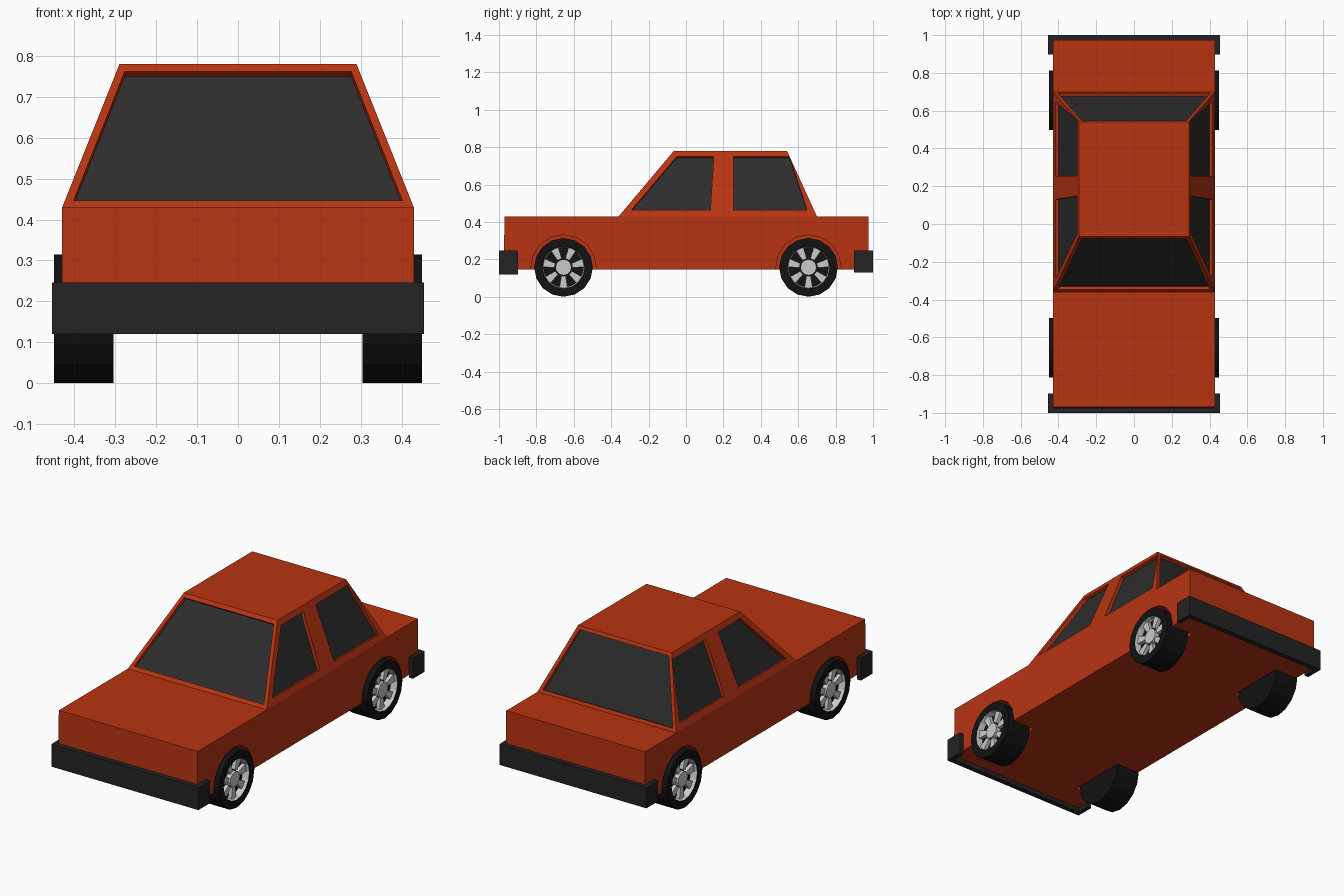
import bpy, bmesh
from math import sin, cos, pi
from mathutils import Vector

if "Cube" in bpy.data.objects:
    bpy.data.objects.remove(bpy.data.objects["Cube"])


def material(name, r, g, b):
    m = bpy.data.materials.new(name)
    m.diffuse_color = (r, g, b, 1)
    m.use_nodes = True
    m.node_tree.nodes["Principled BSDF"].inputs["Base Color"].default_value = m.diffuse_color
    return m


RED = material("red paint", 0.48, 0.034, 0.006)
GLASS = material("dark glass", 0.026, 0.026, 0.026)
TRIM = material("black trim", 0.017, 0.017, 0.017)
RUBBER = material("rubber", 0.006, 0.006, 0.006)


def build(name, verts, faces, mat=None):
    me = bpy.data.meshes.new(name)
    me.from_pydata([tuple(v) for v in verts], [], faces)
    bm = bmesh.new()
    bm.from_mesh(me)
    bmesh.ops.recalc_face_normals(bm, faces=bm.faces)
    bm.to_mesh(me)
    bm.free()
    if mat:
        me.materials.append(mat)
    ob = bpy.data.objects.new(name, me)
    bpy.context.collection.objects.link(ob)
    return ob


def prism(a, b):
    """Vertices and faces of a solid between two matching outlines."""
    n = len(a)
    faces = [tuple(range(n)), tuple(range(n, 2 * n))]
    faces += [(i, (i + 1) % n, n + (i + 1) % n, n + i) for i in range(n)]
    return list(a) + list(b), faces


def circle(x, y, z, r, n):
    return [Vector((x, y + r * cos(2 * pi * i / n - pi / 2),
                    z + r * sin(2 * pi * i / n - pi / 2))) for i in range(n)]


def merge(parts):
    verts, faces = [], []
    for v, f in parts:
        k = len(verts)
        verts += v
        faces += [tuple(i + k for i in face) for face in f]
    return verts, faces


# Body shell: side outline as (half width, y, z), bridged left to right
W, R = 0.43, 0.29
LOW, BELT, TOP = 0.145, 0.43, 0.78
outline = [(W, -0.975, LOW), (W, -0.97, BELT), (W, -0.36, BELT), (R, -0.065, TOP),
           (R, 0.54, TOP), (W, 0.70, BELT), (W, 0.975, BELT), (W, 0.975, LOW)]
n = len(outline)
verts = [(s * x, y, z) for s in (1, -1) for x, y, z in outline]
faces = [(i, (i + 1) % n, n + (i + 1) % n, n + i) for i in range(n)]
for k in (0, n):
    faces += [(k, k + 1, k + 2, k + 5, k + 6, k + 7), (k + 2, k + 3, k + 4, k + 5)]
body = build("car_body", verts, faces, RED)


# Window outlines lying on the sloped cabin faces
def side_x(z):
    return W + (R - W) * (z - BELT) / (TOP - BELT)


def end_window(y_low, y_top):
    def at(x, z):
        return Vector((x, y_low + (y_top - y_low) * (z - BELT) / (TOP - BELT), z))
    return [at(-0.402, 0.447), at(0.402, 0.447), at(0.277, 0.762), at(-0.277, 0.762)]


windows = {"windshield": end_window(-0.36, -0.065), "rear_window": end_window(0.70, 0.54)}
side_shapes = {
    "front_side_window": [(-0.292, 0.463), (0.13, 0.463), (0.148, 0.75), (-0.05, 0.75)],
    "rear_side_window": [(0.255, 0.463), (0.648, 0.463), (0.553, 0.75), (0.255, 0.75)]}
for name, pts in side_shapes.items():
    for s, label in ((1, "right"), (-1, "left")):
        windows[f"{label}_{name}"] = [Vector((s * side_x(z), y, z)) for y, z in pts]

# Glass panes, set back in recesses
cutters = []
for name, pts in windows.items():
    nor = (pts[1] - pts[0]).cross(pts[3] - pts[0]).normalized()
    if nor.z < 0:
        nor = -nor
    cutters.append(prism([p - 0.02 * nor for p in pts], [p + 0.03 * nor for p in pts]))
    build(name, [p - 0.019 * nor for p in pts], [(0, 1, 2, 3)], GLASS)

# Wheel arches
WY, WZ, WR = 0.655, 0.157, 0.157
for s in (1, -1):
    for y in (-WY, WY):
        cutters.append(prism(circle(s * 0.29, y, WZ, 0.174, 16),
                             circle(s * 0.50, y, WZ, 0.174, 16)))

cutter = build("body_cutter", *merge(cutters))
cutter.hide_render = True
mod = body.modifiers.new("openings", 'BOOLEAN')
mod.operation, mod.solver, mod.object = 'DIFFERENCE', 'EXACT', cutter
bpy.context.view_layer.objects.active = body
bpy.ops.object.modifier_apply(modifier=mod.name)
bpy.data.objects.remove(cutter)

# Bumpers wrapping round the corners
for name, s, z0 in (("front_bumper", -1, 0.12), ("rear_bumper", 1, 0.13)):
    u = [(-0.455, 0.897), (-0.455, 1), (0.455, 1), (0.455, 0.897),
         (0.43, 0.897), (0.43, 0.972), (-0.43, 0.972), (-0.43, 0.897)]
    build(name, *prism([(x, s * y, z0) for x, y in u],
                       [(x, s * y, 0.246) for x, y in u]), TRIM)


def lathe(profile, y, side, count=16):
    """Spin (x, radius) points round the axle."""
    verts, faces = [], []
    for x, r in profile:
        verts += circle(side * x, y, WZ, r, count)
    for j in range(len(profile) - 1):
        for i in range(count):
            k = (i + 1) % count
            faces.append((j * count + i, j * count + k,
                          (j + 1) * count + k, (j + 1) * count + i))
    faces += [tuple(range(count)), tuple(range(len(verts) - count, len(verts)))]
    return verts, faces


# Wheels: tyre with dished face, grey rim ring, hub and tapered spokes
for s, label in ((1, "right"), (-1, "left")):
    for y, end in ((-WY, "front"), (WY, "rear")):
        tag = f"{end}_{label}"
        build(tag + "_tyre", *lathe([(0.305, WR), (0.45, WR), (0.45, 0.114),
                                     (0.412, 0.108)], y, s), RUBBER)
        ring = circle(s * 0.449, y, WZ, 0.113, 16) + circle(s * 0.413, y, WZ, 0.107, 16)
        build(tag + "_rim", ring, [(i, (i + 1) % 16, 16 + (i + 1) % 16, 16 + i)
                                   for i in range(16)])
        parts = [prism(circle(s * 0.41, y, WZ, 0.043, 12), circle(s * 0.44, y, WZ, 0.043, 12))]
        for i in range(7):
            a = 2 * pi * i / 7 - pi / 2
            flat = [(0.047, -0.012), (0.109, -0.022), (0.109, 0.022), (0.047, 0.012)]
            spoke = [[Vector((s * x, y + r * cos(a) - t * sin(a), WZ + r * sin(a) + t * cos(a)))
                      for r, t in flat] for x in (0.411, 0.433)]
            parts.append(prism(*spoke))
        build(tag + "_hub_and_spokes", *merge(parts))
